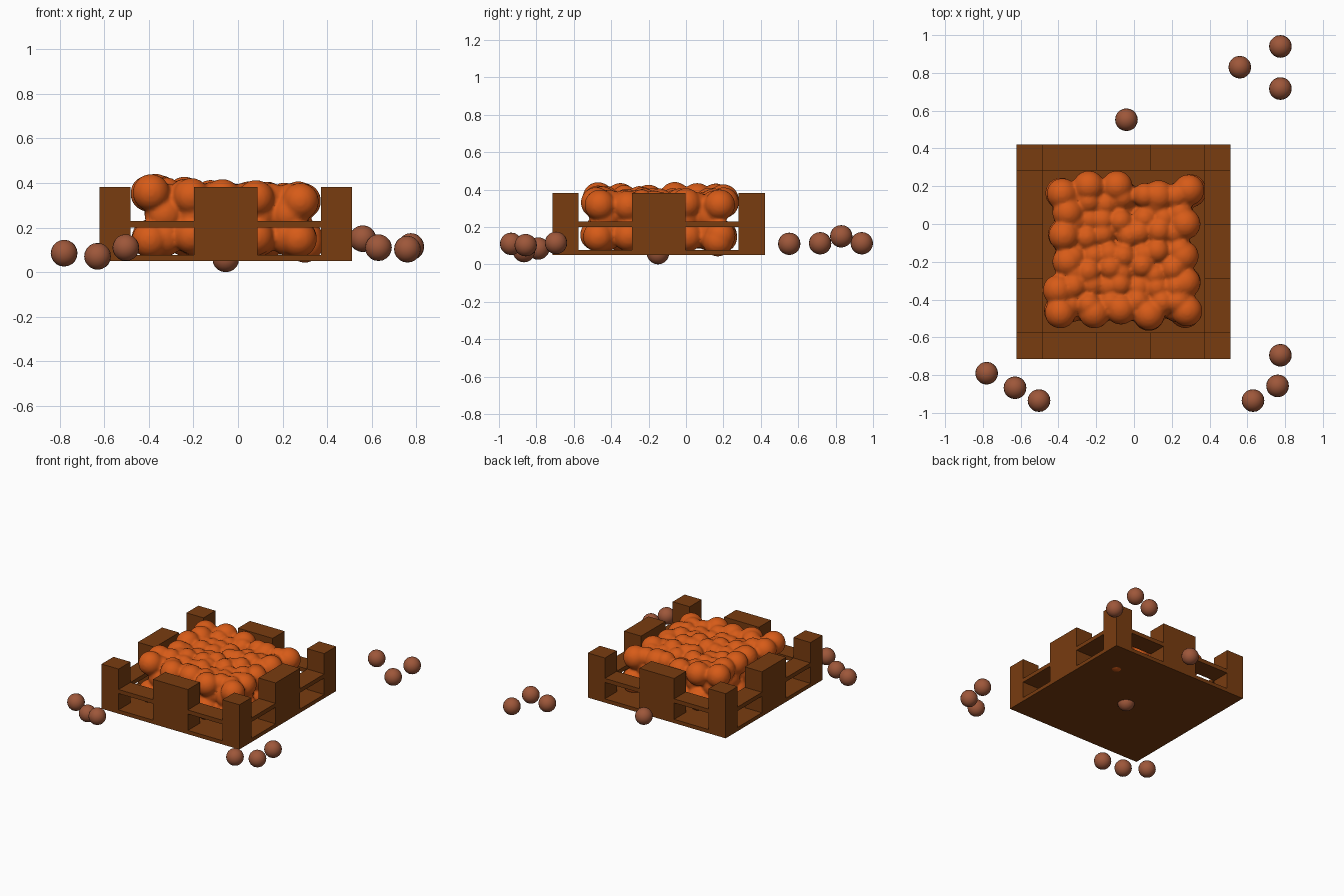
import bpy, bmesh, random
from mathutils import Matrix, Vector

if "Cube" in bpy.data.objects:
    bpy.data.objects.remove(bpy.data.objects["Cube"])

random.seed(7)


def material(name, rgb):
    m = bpy.data.materials.new(name)
    m.diffuse_color = (*rgb, 1)
    m.use_nodes = True
    m.node_tree.nodes["Principled BSDF"].inputs["Base Color"].default_value = m.diffuse_color
    return m


WOOD = material("wood", (0.19, 0.045, 0.005))
ORANGE = material("orange_filling", (0.68, 0.105, 0.009))
BROWN = material("brown_ball", (0.34, 0.095, 0.042))


def finish(name, bm, mat, smooth=False):
    me = bpy.data.meshes.new(name)
    bm.to_mesh(me)
    bm.free()
    me.materials.append(mat)
    for p in me.polygons:
        p.use_smooth = smooth
    ob = bpy.data.objects.new(name, me)
    bpy.context.collection.objects.link(ob)
    return ob


def box(name, x, y, z):
    bm = bmesh.new()
    lo, hi = Vector((x[0], y[0], z[0])), Vector((x[1], y[1], z[1]))
    mat = Matrix.Translation((lo + hi) / 2) @ Matrix.Diagonal((*(hi - lo), 1))
    bmesh.ops.create_cube(bm, size=1, matrix=mat)
    return finish(name, bm, WOOD)


# Crate: floor plate, corner posts, middle blocks and rails
X0, X1, Y0, Y1 = -0.622, 0.512, -0.715, 0.422
T = 0.14
CX, CY, H = (X0 + X1) / 2, (Y0 + Y1) / 2, 0.143
Z0, ZF, Z1 = 0.05, 0.078, 0.382
RAIL = (0.2, 0.23)
box("crate_floor", (X0, X1), (Y0, Y1), (Z0, ZF))
xs = {"left": (X0, X0 + T), "right": (X1 - T, X1)}
ys = {"front": (Y0, Y0 + T), "back": (Y1 - T, Y1)}
for xn, xr in xs.items():
    for yn, yr in ys.items():
        box(f"corner_post_{yn}_{xn}", xr, yr, (Z0, Z1))
for yn, yr in ys.items():
    box(f"middle_block_{yn}", (CX - H, CX + H), yr, (Z0, Z1))
    box(f"rail_{yn}_left", (X0 + T, CX - H), yr, RAIL)
    box(f"rail_{yn}_right", (CX + H, X1 - T), yr, RAIL)
for xn, xr in xs.items():
    box(f"middle_block_{xn}", xr, (CY - H, CY + H), (Z0, Z1))
    box(f"rail_{xn}_front", xr, (Y0 + T, CY - H), RAIL)
    box(f"rail_{xn}_back", xr, (CY + H, Y1 - T), RAIL)

# Lumpy filling: overlapping balls fused by a voxel remesh
rim = [(-.38, .16), (-.24, .20), (-.09, .20), (.13, .15), (.29, .18), (.27, 0),
       (.26, -.17), (.27, -.31), (.28, -.46), (.08, -.48), (-.07, -.45),
       (-.21, -.47), (-.39, -.47), (-.40, -.35), (-.35, -.20), (-.37, -.06), (-.35, .06)]
bm = bmesh.new()


def jit(a):
    return random.uniform(-a, a)


def lump(x, y, z, r):
    bmesh.ops.create_icosphere(bm, subdivisions=3, radius=r,
                               matrix=Matrix.Translation((x, y, z)))


for x, y in rim:
    top = 0.405 - 0.055 * (x + 0.05)
    lump(x, y, top - 0.07 + jit(0.008), 0.083)
    lump(x + jit(0.01), y + jit(0.01), 0.155 + jit(0.012), 0.083)
lump(0.30, 0.17, 0.125, 0.083)
for i in range(7):
    for j in range(7):
        x, y = -0.33 + i * 0.093 + jit(0.025), -0.43 + j * 0.093 + jit(0.025)
        top = 0.40 - 0.04 * (x + 0.05) + jit(0.014)
        lump(x, y, top - 0.065, 0.066)
for i in range(5):
    for j in range(5):
        x, y = -0.33 + i * 0.14, -0.43 + j * 0.14
        lump(x, y, 0.16, 0.09)
        lump(x, y, 0.26, 0.09)
filling = finish("lumpy_filling", bm, ORANGE, True)
rem = filling.modifiers.new("fuse", 'REMESH')
rem.mode = 'VOXEL'
rem.voxel_size = 0.011
rem.use_smooth_shade = True
sm = filling.modifiers.new("soften", 'SMOOTH')
sm.factor = 0.5
sm.iterations = 2

# Loose balls around the crate and one under its floor
balls = [(.775, .94, .113), (.56, .83, .15), (.775, .717, .113), (-.04, .552, .11),
         (-.78, -.79, .085), (-.63, -.867, .071), (-.503, -.935, .11),
         (.775, -.695, .115), (.76, -.857, .103), (.63, -.935, .11),
         (-.055, -.15, .06)]
for n, pos in enumerate(balls, 1):
    bm = bmesh.new()
    bmesh.ops.create_uvsphere(bm, u_segments=20, v_segments=10, radius=0.06,
                              matrix=Matrix.Translation(pos))
    finish(f"loose_ball_{n}", bm, BROWN, True)
